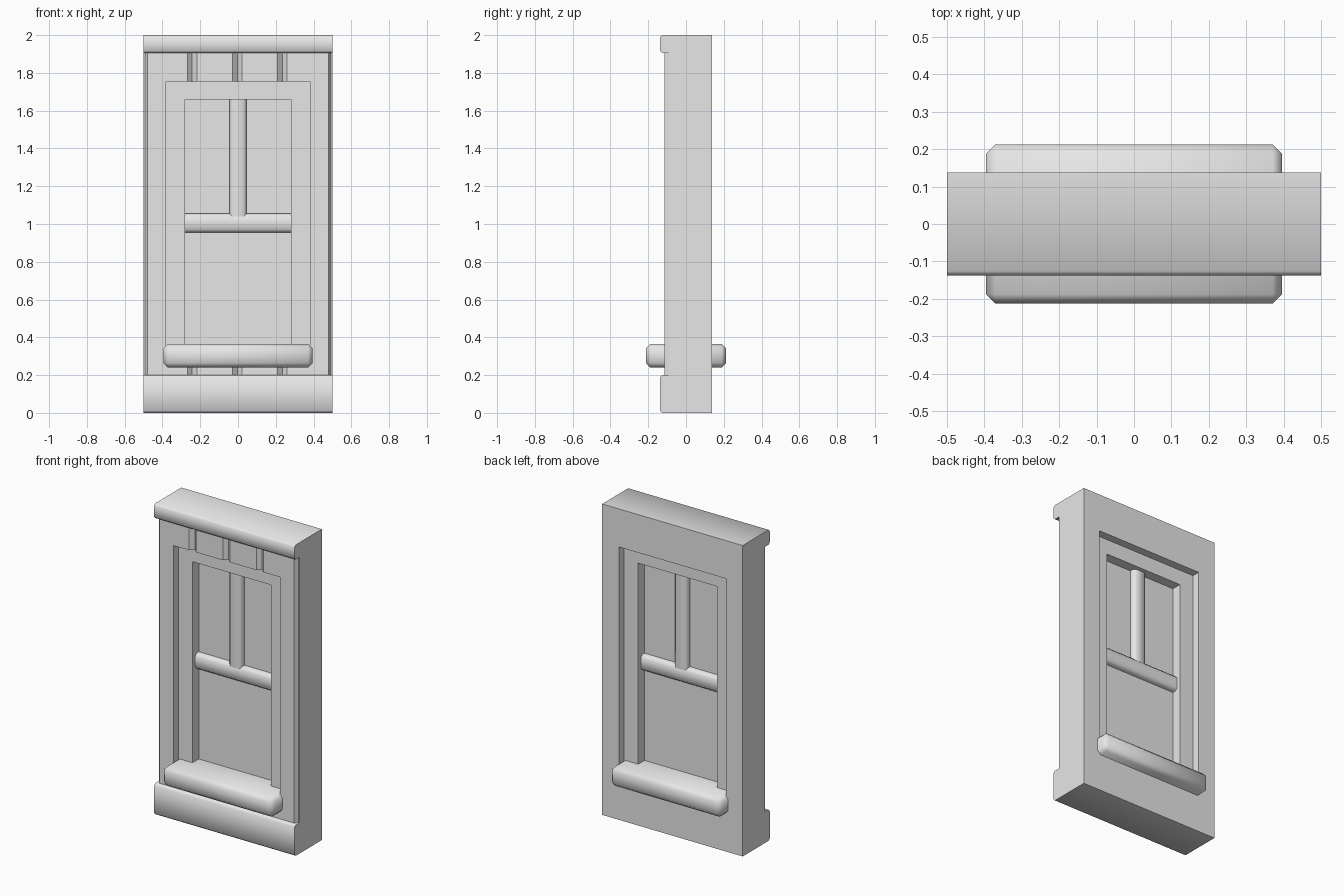
import bpy, bmesh

cube = bpy.data.objects.get("Cube")
if cube:
    bpy.data.objects.remove(cube, do_unlink=True)

grey = bpy.data.materials.new("plain grey")
grey.use_nodes = True
grey.diffuse_color = (0.8, 0.8, 0.8, 1)
grey.node_tree.nodes["Principled BSDF"].inputs["Base Color"].default_value = (0.8, 0.8, 0.8, 1)


def finish(name, bm):
    bmesh.ops.recalc_face_normals(bm, faces=bm.faces)
    mesh = bpy.data.meshes.new(name)
    bm.to_mesh(mesh)
    bm.free()
    obj = bpy.data.objects.new(name, mesh)
    bpy.context.collection.objects.link(obj)
    mesh.materials.append(grey)
    return obj


def prism(name, outline, place, offset):
    """Extrude a flat outline; place maps its 2D points into space."""
    bm = bmesh.new()
    face = bm.faces.new([bm.verts.new(place(*p)) for p in outline])
    ext = bmesh.ops.extrude_face_region(bm, geom=[face])
    verts = [v for v in ext["geom"] if isinstance(v, bmesh.types.BMVert)]
    bmesh.ops.translate(bm, verts=verts, vec=offset)
    return finish(name, bm)


def box(name, x, y, z, bevel=0, pick=None):
    """Box from ranges, with chamfers on the edges chosen by pick."""
    bm = bmesh.new()
    bmesh.ops.create_cube(bm, size=1)
    for v in bm.verts:
        v.co = [r[0] if c < 0 else r[1] for c, r in zip(v.co, (x, y, z))]
    if bevel:
        edges = [e for e in bm.edges if pick is None or pick(e)]
        bmesh.ops.bevel(bm, geom=edges, offset=bevel, segments=1, affect='EDGES')
    return finish(name, bm)


def cut(obj, cutter):
    mod = obj.modifiers.new("opening", 'BOOLEAN')
    mod.operation = 'DIFFERENCE'
    mod.solver = 'EXACT'
    mod.object = cutter
    bpy.context.view_layer.objects.active = obj
    bpy.ops.object.modifier_apply(modifier=mod.name)
    bpy.data.objects.remove(cutter, do_unlink=True)


def smooth(obj, angle):
    bpy.ops.object.select_all(action='DESELECT')
    obj.select_set(True)
    bpy.context.view_layer.objects.active = obj
    bpy.ops.object.shade_smooth_by_angle(angle=angle)


FRONT, GROOVE, BACK = -0.114, -0.09, 0.138

# Plank wall: plan outline with V grooves and chamfered ends
plan = [(0.5, BACK), (-0.5, BACK), (-0.5, GROOVE), (-0.493, GROOVE), (-0.48, FRONT)]
for gx in (-0.243, -0.003, 0.235):
    plan += [(gx - 0.025, FRONT), (gx, GROOVE), (gx + 0.025, FRONT)]
plan += [(0.48, FRONT), (0.493, GROOVE), (0.5, GROOVE)]
wall = prism("plank_wall", plan, lambda x, y: (x, y, 0.1), (0, 0, 1.85))
cut(wall, box("wall_cutter", (-0.38, 0.38), (-0.5, 0.5), (0.3, 1.755)))

# Base and top boards, chamfered along the front
for name, low, high in (("base_board", 0, 0.2), ("top_board", 1.905, 2)):
    c = 0.012
    side = [(BACK, low), (-0.138 + c, low), (-0.138, low + c),
            (-0.138, high - c), (-0.138 + c, high), (BACK, high)]
    board = prism(name, side, lambda y, z: (-0.5, y, z), (1, 0, 0))
    smooth(board, 0.9)

# Window frame set back in the wall
frame = box("window_frame", (-0.382, 0.382), (-0.062, 0.086), (0.26, 1.757))
cut(frame, box("frame_cutter", (-0.28, 0.28), (-0.5, 0.5), (0.32, 1.658)))

# Glass pane
box("window_pane", (-0.285, 0.285), (0.002, 0.022), (0.3, 1.67))

# Glazing bars, chamfered along their length
rail = box("middle_rail", (-0.285, 0.285), (-0.035, 0.059), (0.955, 1.055), 0.016,
           lambda e: abs(e.verts[0].co.x - e.verts[1].co.x) > 0.1)
bar = box("upper_glazing_bar", (-0.045, 0.045), (-0.035, 0.059), (1.04, 1.67), 0.014,
          lambda e: abs(e.verts[0].co.z - e.verts[1].co.z) > 0.1)

# Sill running through the wall
sill = box("window_sill", (-0.395, 0.395), (-0.212, 0.212), (0.24, 0.365), 0.024)
for part in (rail, bar, sill):
    smooth(part, 0.9)
